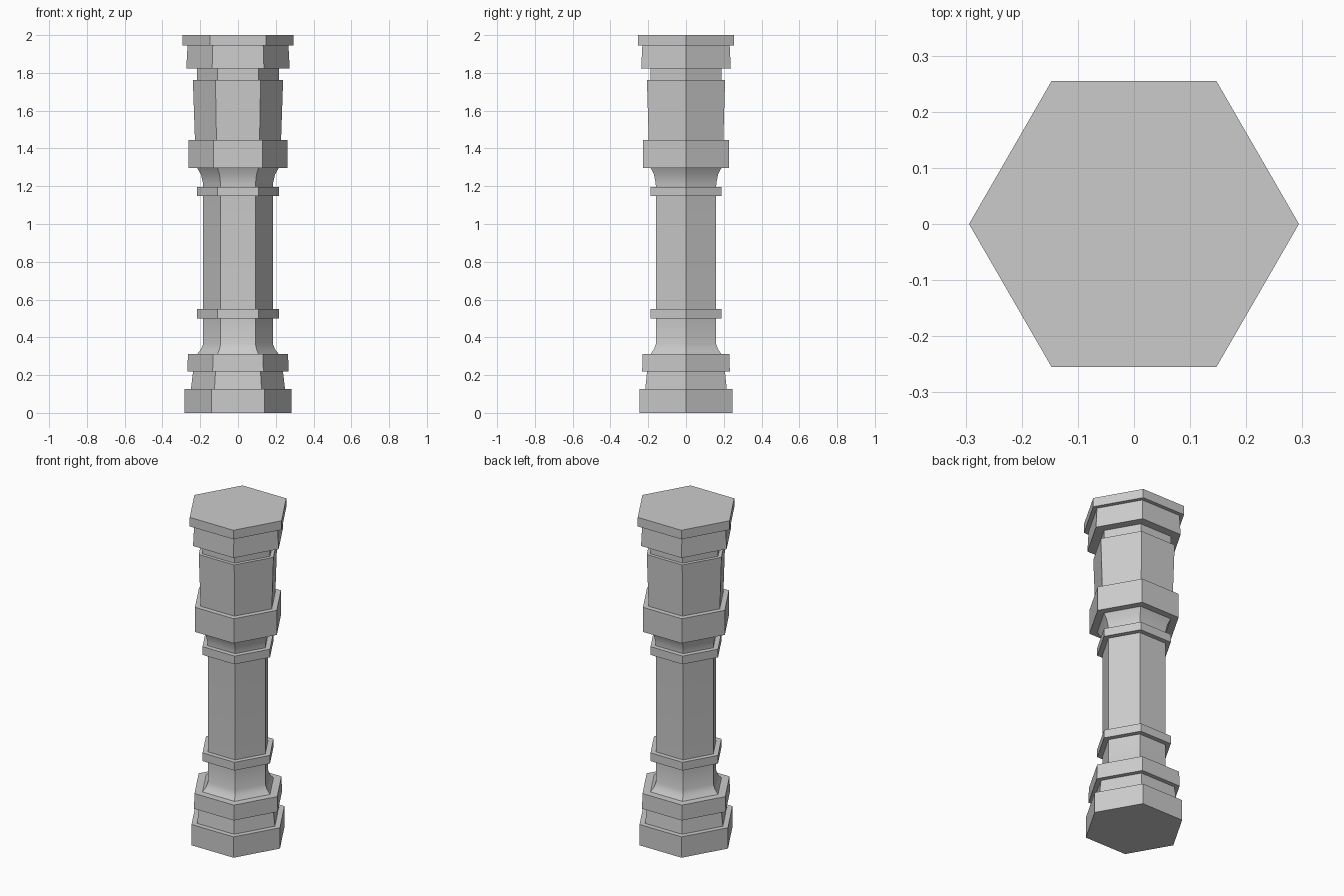
import bpy
import bmesh
from math import cos, sin, pi, radians

cube = bpy.data.objects.get("Cube")
if cube:
    bpy.data.objects.remove(cube, do_unlink=True)

stone = bpy.data.materials.new("grey_stone")
stone.use_nodes = True
GREY = (0.6, 0.6, 0.6, 1)
stone.diffuse_color = GREY
stone.node_tree.nodes["Principled BSDF"].inputs["Base Color"].default_value = GREY

SIDES = 6


def hex_part(name, profile, smooth=False):
    """Closed six-sided prism following (radius, height) points from bottom to top."""
    bm = bmesh.new()
    rings = [[bm.verts.new((r * cos(2 * pi * i / SIDES), r * sin(2 * pi * i / SIDES), z))
              for i in range(SIDES)] for r, z in profile]
    for low, high in zip(rings, rings[1:]):
        for i in range(SIDES):
            j = (i + 1) % SIDES
            bm.faces.new((low[i], low[j], high[j], high[i]))
    bm.faces.new(rings[0][::-1])
    bm.faces.new(rings[-1])
    mesh = bpy.data.meshes.new(name)
    bm.to_mesh(mesh)
    bm.free()
    mesh.materials.append(stone)
    obj = bpy.data.objects.new(name, mesh)
    bpy.context.collection.objects.link(obj)
    if smooth:
        bpy.ops.object.select_all(action="DESELECT")
        obj.select_set(True)
        bpy.context.view_layer.objects.active = obj
        bpy.ops.object.shade_smooth_by_angle(angle=radians(40))
    return obj


# Foot: plinth, tapered block and collar
hex_part("plinth", [(0.283, 0), (0.283, 0.127)])
hex_part("tapered_foot", [(0.249, 0.127), (0.238, 0.22)])
hex_part("foot_collar", [(0.268, 0.22), (0.265, 0.312)])

# Shaft with a flared cove at each end
hex_part("shaft", [(0.216, 0.312), (0.197, 0.335), (0.184, 0.365), (0.184, 0.5),
                   (0.184, 1.195), (0.186, 1.22), (0.196, 1.262), (0.216, 1.296)], smooth=True)
for name, z in (("lower_band", 0.5), ("upper_band", 1.147)):
    hex_part(name, [(0.216, z), (0.216, z + 0.05)])

# Head: collar, flared block, neck and two-step cap
hex_part("head_collar", [(0.262, 1.296), (0.262, 1.446)])
hex_part("flared_head", [(0.228, 1.446), (0.239, 1.763)])
hex_part("neck", [(0.216, 1.763), (0.216, 1.822)])
hex_part("lower_cap", [(0.274, 1.822), (0.267, 1.945)])
hex_part("top_cap", [(0.294, 1.945), (0.294, 2)])
